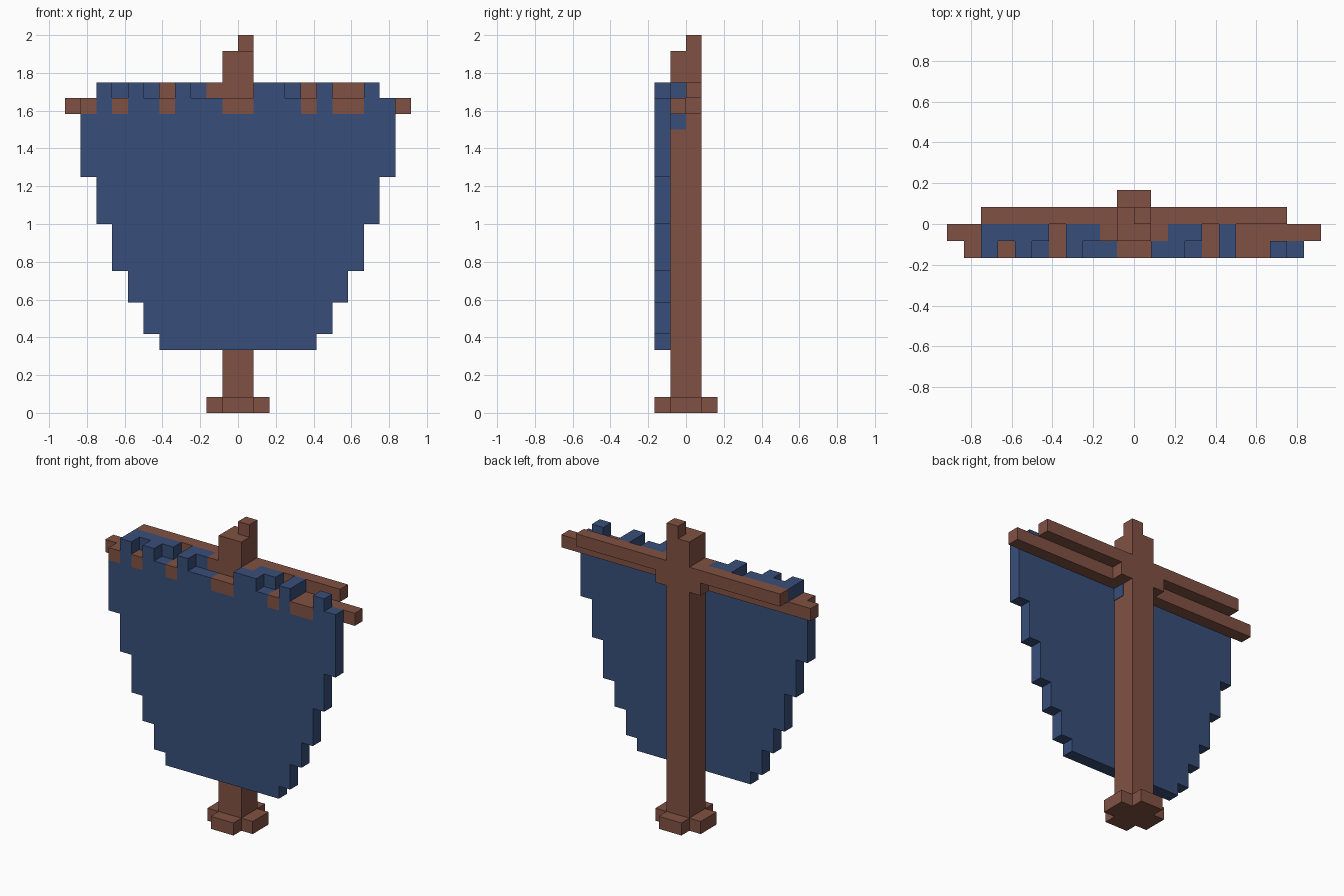
import bpy, bmesh
from mathutils import Vector

if "Cube" in bpy.data.objects:
    bpy.data.objects.remove(bpy.data.objects["Cube"], do_unlink=True)

U = 1 / 12  # one block


def material(name, rgb):
    m = bpy.data.materials.new(name)
    m.use_nodes = True
    m.diffuse_color = (*rgb, 1)
    m.node_tree.nodes["Principled BSDF"].inputs["Base Color"].default_value = (*rgb, 1)
    return m


WOOD = material("brown wood", (0.220, 0.083, 0.056))
CLOTH = material("blue cloth", (0.039, 0.076, 0.192))


def finish(name, bm, mat):
    bmesh.ops.recalc_face_normals(bm, faces=bm.faces)
    mesh = bpy.data.meshes.new(name)
    bm.to_mesh(mesh)
    bm.free()
    mesh.materials.append(mat)
    obj = bpy.data.objects.new(name, mesh)
    bpy.context.collection.objects.link(obj)
    return obj


def box(name, x, y, z, mat):
    """Box from (min, max) ranges in blocks."""
    bm = bmesh.new()
    bmesh.ops.create_cube(bm, size=1)
    for v in bm.verts:
        v.co = Vector([U * (r[0] if c < 0 else r[1]) for c, r in zip(v.co, (x, y, z))])
    return finish(name, bm, mat)


def prism(name, points, depth, mat):
    """Extrude a closed outline (in blocks) along a depth vector."""
    bm = bmesh.new()
    face = bm.faces.new([bm.verts.new(Vector(p) * U) for p in points])
    new = bmesh.ops.extrude_face_region(bm, geom=[face])["geom"]
    bmesh.ops.translate(bm, vec=Vector(depth) * U,
                        verts=[g for g in new if isinstance(g, bmesh.types.BMVert)])
    return finish(name, bm, mat)


# Cross-shaped foot
foot = [(2, -1), (2, 1), (1, 1), (1, 2), (-1, 2), (-1, 1),
        (-2, 1), (-2, -1), (-1, -1), (-1, -2), (1, -2), (1, -1)]
prism("foot", [(x, y, 0) for x, y in foot], (0, 0, 1), WOOD)

# Pole and its off-centre tip
box("pole", (-1, 1), (-1, 1), (1, 23), WOOD)
box("pole_tip", (0, 1), (0, 1), (23, 24), WOOD)
box("pole_cloth_patch", (1, 1.04), (-1, 0), (18, 19), CLOTH)

# Crossbars, one set of arms on each side of the pole
for side, s in (("left", 1), ("right", -1)):
    for part, a, b, y, z in (("front_crossbar", 1, 11, (-1, 0), (19, 20)),
                             ("rear_crossbar", 1, 9, (0, 1), (20, 21)),
                             ("rear_bracket", 1, 2, (0, 1), (19, 20)),
                             ("top_bracket", 1, 2, (-1, 0), (20, 21))):
        box(f"{side}_{part}", sorted((s * a, s * b)), y, z, WOOD)

# Wooden pegs set into the top edge of the cloth
pegs = [(-10, -9), (-8, -7), (-5, -4), (-1, 1), (4, 5), (6, 8)]
for i, span in enumerate(pegs):
    box(f"peg_{i + 1}", span, (-2, -1), (19, 20), WOOD)

# Cloth: stepped lower edge, notched and raised upper edge
raised = [(-9, -8), (-7, -6), (-4, -3), (1, 3), (5, 6), (8, 9)]


def inside(cell, spans):
    return any(a <= cell < b for a, b in spans)


steps = [(5, 4), (6, 5), (7, 7), (8, 9), (9, 12), (10, 15)]  # half width, start height
right_edge = []
for i, (w, z) in enumerate(steps):
    if i:
        right_edge.append((steps[i - 1][0], z))
    right_edge.append((w, z))
top_edge = []
for cell in range(9, -11, -1):
    z = 19 if inside(cell, pegs) else 21 if inside(cell, raised) else 20
    if top_edge and top_edge[-1][1] == z:
        top_edge[-1] = (cell, z)
    else:
        top_edge += [(cell + 1, z), (cell, z)]
left_edge = [(-x, z) for x, z in reversed(right_edge)]
outline = right_edge + top_edge + left_edge
prism("cloth", [(x, -2, z) for x, z in outline], (0, 1, 0), CLOTH)

# Cloth folded over the front crossbar
for i, span in enumerate([(-9, -5), (-4, -2), (2, 4), (5, 6)]):
    box(f"cloth_fold_{i + 1}", span, (-1, 0), (20, 21), CLOTH)
